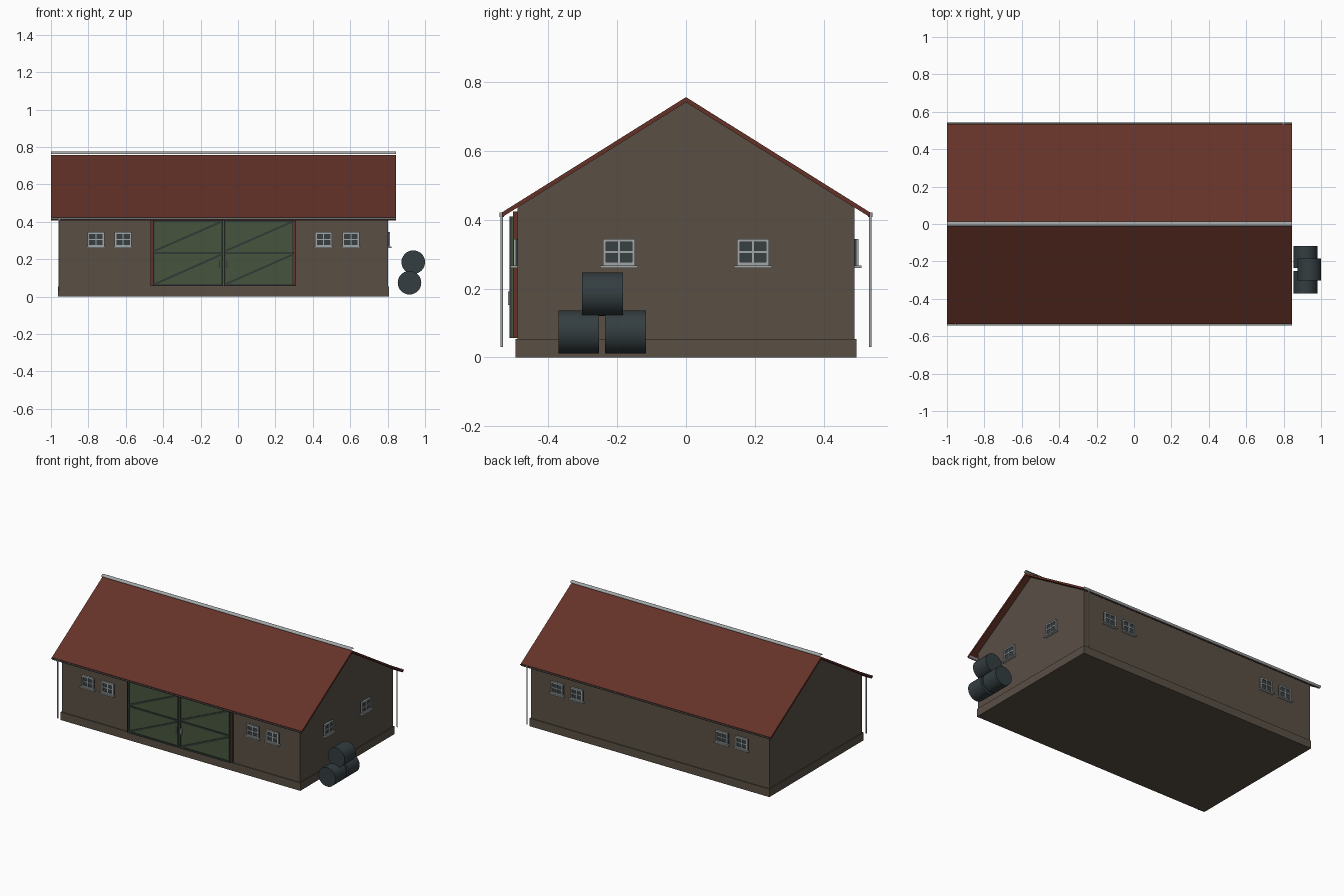
import bpy, math
from mathutils import Vector

if "Cube" in bpy.data.objects:
    bpy.data.objects.remove(bpy.data.objects["Cube"])


def material(name, color):
    m = bpy.data.materials.new(name)
    m.use_nodes = True
    m.diffuse_color = (*color, 1)
    m.node_tree.nodes["Principled BSDF"].inputs["Base Color"].default_value = (*color, 1)
    return m


WALL = material("brown render", (0.10, 0.08, 0.06))
RED = material("roof red", (0.127, 0.032, 0.021))
GREEN = material("door green", (0.061, 0.089, 0.048))
DARK = material("dark brace", (0.032, 0.043, 0.035))
GLASS = material("slate glass", (0.037, 0.05, 0.055))
GREY = material("light grey metal", (0.36, 0.38, 0.38))
BALE = material("bale wrap", (0.034, 0.047, 0.052))

MID = -0.078          # middle of the building along x
WALL_Y = 0.49
X0, X1 = -0.958, 0.802
ROOF_X0, ROOF_X1 = -1.0, 0.845


def add_mesh(name, verts, faces, mat):
    me = bpy.data.meshes.new(name)
    me.from_pydata(verts, [], faces)
    me.materials.append(mat)
    ob = bpy.data.objects.new(name, me)
    bpy.context.collection.objects.link(ob)
    return ob


def box(name, lo, hi, mat):
    bpy.ops.mesh.primitive_cube_add(size=1)
    ob = bpy.context.object
    ob.name = name
    ob.location = (Vector(lo) + Vector(hi)) / 2
    ob.scale = Vector(hi) - Vector(lo)
    ob.data.materials.append(mat)
    return ob


def prism(name, profile, x0, x1, mat):
    """Extrude a closed (y, z) outline, counter-clockwise from +x, along x."""
    n = len(profile)
    verts = [(x, y, z) for x in (x0, x1) for y, z in profile]
    faces = [tuple(reversed(range(n))), tuple(range(n, 2 * n))]
    faces += [(i, (i + 1) % n, n + (i + 1) % n, n + i) for i in range(n)]
    return add_mesh(name, verts, faces, mat)


def half_pipe(name, y, z, r, start, mat):
    """Thin open half tube along x, sweeping 180 degrees from start."""
    n = 10
    arc = [math.radians(start + 180 * i / n) for i in range(n + 1)]
    verts = [(x, y + r * math.cos(a), z + r * math.sin(a))
             for x in (ROOF_X0, ROOF_X1) for a in arc]
    faces = [(i, i + 1, n + 2 + i, n + 1 + i) for i in range(n)]
    ob = add_mesh(name, verts, faces, mat)
    for p in ob.data.polygons:
        p.use_smooth = True
    return ob


def cylinder(name, loc, r, depth, mat, rot=(0, 0, 0), sides=32):
    bpy.ops.mesh.primitive_cylinder_add(vertices=sides, radius=r, depth=depth,
                                        location=loc, rotation=rot)
    ob = bpy.context.object
    ob.name = name
    ob.data.materials.append(mat)
    bpy.ops.object.shade_smooth_by_angle()
    return ob


# Walls and plinth
prism("walls", [(-WALL_Y, 0), (WALL_Y, 0), (WALL_Y, 0.436), (0, 0.743), (-WALL_Y, 0.436)],
      X0, X1, WALL)
box("plinth", (X0 - 0.005, -WALL_Y - 0.006, 0), (X1 + 0.005, WALL_Y + 0.006, 0.053), WALL)

# Roof, ridge cap, gutters
prism("roof", [(0, 0.757), (-0.535, 0.422), (-0.535, 0.408), (0, 0.742),
               (0.535, 0.408), (0.535, 0.422)], ROOF_X0, ROOF_X1, RED)
half_pipe("ridge_cap", 0, 0.762, 0.0135, 0, GREY)
for side, label in ((-1, "front"), (1, "back")):
    half_pipe(label + "_gutter", side * 0.53, 0.424, 0.0135, 180, GREY)
    # One downpipe on each long side, at opposite corners
    px = -0.955 if side < 0 else 0.799
    cylinder(label + "_downpipe", (px, side * 0.536, 0.223), 0.0042, 0.386, GREY, sides=12)
    cylinder(label + "_pipe_collar", (px, side * 0.536, 0.415), 0.007, 0.012, GREY, sides=12)


def window(name, origin, angle, width):
    """Glazed window built facing -y at the origin, then turned to its wall."""
    h0, h1, bar = 0.268, 0.344, 0.009
    w = width / 2
    mid = (h0 + h1) / 2
    parts = [box(name + "_glass", (-w, -0.006, h0), (w, 0, h1), GLASS)]
    for x in (-w, w - bar):
        parts.append(box(name + "_jamb", (x, -0.012, h0), (x + bar, 0, h1), GREY))
    for z in (h0, h1 - bar):
        parts.append(box(name + "_rail", (-w, -0.012, z), (w, 0, z + bar), GREY))
    parts.append(box(name + "_mullion", (-0.003, -0.01, h0), (0.003, 0, h1), GREY))
    parts.append(box(name + "_crossbar", (-w, -0.01, mid - 0.003), (w, 0, mid + 0.003), GREY))
    parts.append(box(name + "_sill", (-w - 0.008, -0.02, 0.26), (w + 0.008, 0, 0.268), GREY))
    pivot = bpy.data.objects.new(name, None)
    bpy.context.collection.objects.link(pivot)
    pivot.location = origin
    pivot.rotation_euler.z = angle
    pivot.hide_render = True
    for p in parts:
        p.parent = pivot


# Windows on the long sides and on the right gable
for i, x in enumerate((-0.76, -0.614, 0.458, 0.604)):
    window(f"front_window_{i}", (x, -WALL_Y, 0), 0, 0.09)
    window(f"back_window_{i}", (x, WALL_Y, 0), math.pi, 0.09)
for i, y in enumerate((-0.195, 0.195)):
    window(f"gable_window_{i}", (X1, y, 0), math.pi / 2, 0.094)

# Barn door frame
D0, D1, B, T = -0.467, 0.311, 0.056, 0.41
box("door_jamb_right", (D0, -0.503, B), (D0 + 0.012, -0.48, 0.425), RED)
box("door_jamb_left", (D1 - 0.012, -0.503, B), (D1, -0.48, 0.425), RED)
box("door_lintel", (D0, -0.503, T), (D1, -0.48, 0.425), RED)


def brace(name, a, b, width):
    """Flat diagonal bar between two (x, z) points on the door face."""
    mid, run = (Vector(a) + Vector(b)) / 2, Vector(b) - Vector(a)
    ob = box(name, (-run.length / 2, -0.003, -width / 2), (run.length / 2, 0.003, width / 2), DARK)
    ob.location = (mid.x, -0.51, mid.y)
    ob.rotation_euler.y = -math.atan2(run.y, run.x)


# Two door leaves with rails, stiles, braces and handles
for label, x0, x1 in (("right", D0 + 0.012, MID - 0.003), ("left", MID + 0.003, D1 - 0.012)):
    name = label + "_door"
    box(name, (x0, -0.508, B), (x1, -0.485, T), GREEN)
    bar, centre = 0.011, 0.234
    for z in (B, centre - bar / 2, T - bar):
        box(name + "_rail", (x0, -0.513, z), (x1, -0.5, z + bar), DARK)
    for x in (x0, x1 - bar):
        box(name + "_stile", (x, -0.513, B), (x + bar * 0.8, -0.5, T), DARK)
    brace(name + "_upper_brace", (x0 + bar, centre + bar), (x1 - bar, T - bar), bar)
    brace(name + "_lower_brace", (x0 + bar, B + bar), (x1 - bar, centre - bar), bar)
    hx = MID + (0.02 if label == "left" else -0.02)
    box(name + "_handle", (hx - 0.003, -0.518, 0.153), (hx + 0.003, -0.505, 0.192), GREY)

# Stacked round bales by the right gable
for i, (x, y, z) in enumerate(((0.917, -0.312, 0.074), (0.917, -0.176, 0.074),
                               (0.937, -0.243, 0.184))):
    cylinder(f"bale_{i}", (x, y, z), 0.063, 0.119, BALE, (math.pi / 2, 0, 0))
